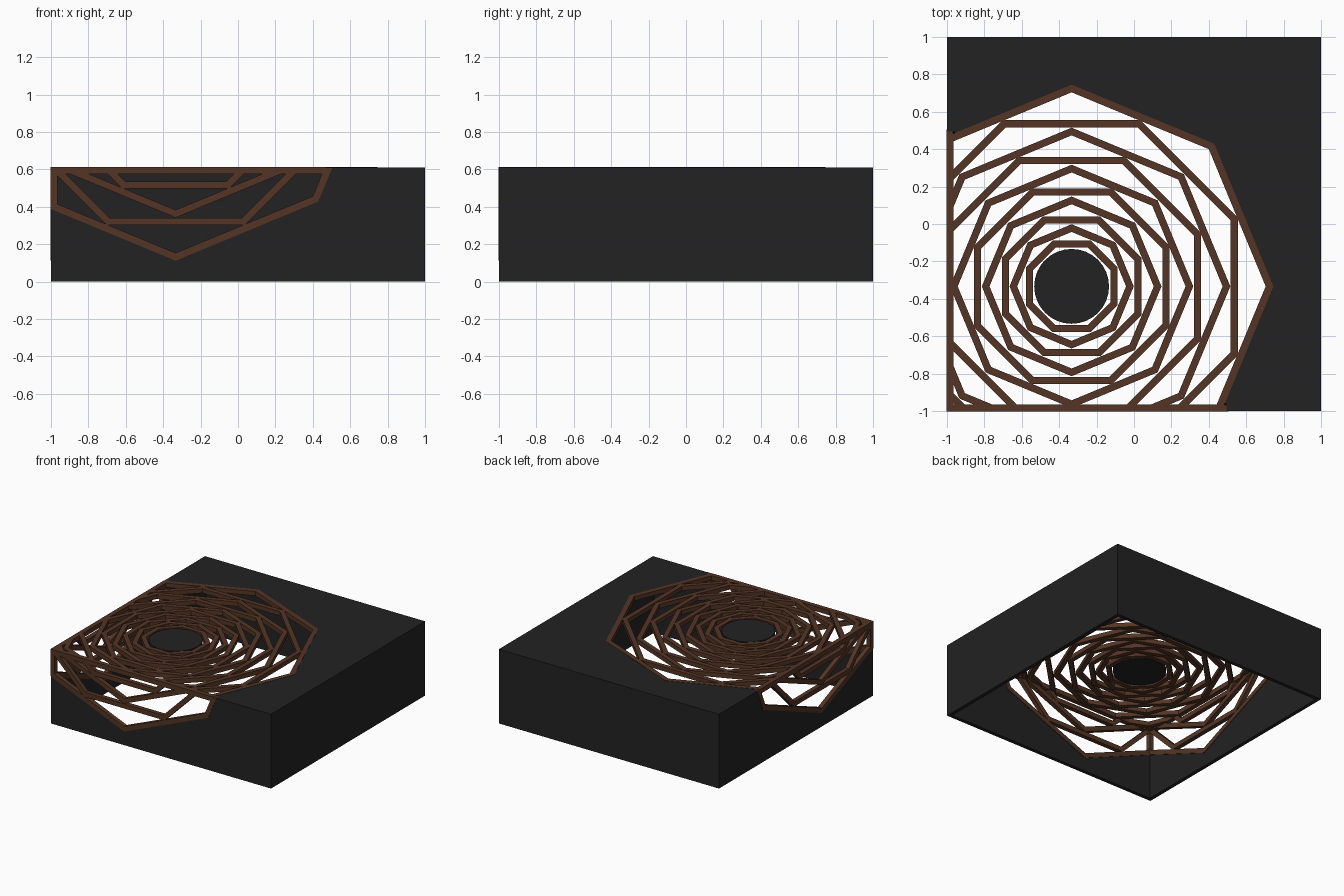
import bpy, bmesh, math
from mathutils import Vector

if "Cube" in bpy.data.objects:
    bpy.data.objects.remove(bpy.data.objects["Cube"])

H = 0.61          # box height
T = 0.03          # wall thickness
C = -1 / 3        # web centre in x and y
CZ = 1.19         # web centre height on the side walls
W = 0.038         # strand width
D = 0.036         # strand depth
LIFT = 0.002      # strands sit just proud of the box
K = math.cos(math.pi / 8)


def material(name, rgb):
    m = bpy.data.materials.new(name)
    m.diffuse_color = (*rgb, 1)
    m.use_nodes = True
    m.node_tree.nodes["Principled BSDF"].inputs["Base Color"].default_value = m.diffuse_color
    return m


BLACK = material("charcoal", (0.016, 0.016, 0.016))
BROWN = material("brown", (0.088, 0.036, 0.018))

# Maps from plane coordinates (u, v) and outward depth d to space
def top(u, v, d): return Vector((u, v, H + d))
def front(u, v, d): return Vector((u, -1 - d, v))
def left(u, v, d): return Vector((-1 - d, u, v))


def octagon(cx, cy, r, turned):
    a0 = math.pi / 8 if turned else 0
    return [(cx + r * math.cos(a0 + i * math.pi / 4),
             cy + r * math.sin(a0 + i * math.pi / 4)) for i in range(8)]


def clip(poly, axis, limit, sign):
    """Keep the part of a convex polygon where sign*(p[axis]-limit) >= 0."""
    out = []
    for i, p in enumerate(poly):
        q = poly[(i + 1) % len(poly)]
        a, b = sign * (p[axis] - limit), sign * (q[axis] - limit)
        if a >= 0:
            out.append(p)
        if (a > 0 > b) or (a < 0 < b):
            t = a / (a - b)
            out.append((p[0] + t * (q[0] - p[0]), p[1] + t * (q[1] - p[1])))
    return out


def prism(bm, poly, place, d0, d1):
    lo = [bm.verts.new(place(u, v, d0)) for u, v in poly]
    hi = [bm.verts.new(place(u, v, d1)) for u, v in poly]
    n = len(poly)
    bm.faces.new(lo)
    bm.faces.new(hi)
    for i in range(n):
        j = (i + 1) % n
        bm.faces.new((lo[i], lo[j], hi[j], hi[i]))


def finish(bm, name, mat):
    bmesh.ops.recalc_face_normals(bm, faces=bm.faces[:])
    me = bpy.data.meshes.new(name)
    bm.to_mesh(me)
    bm.free()
    me.materials.append(mat)
    ob = bpy.data.objects.new(name, me)
    bpy.context.collection.objects.link(ob)
    return ob


def rect(u0, v0, u1, v1):
    return [(u0, v0), (u1, v0), (u1, v1), (u0, v1)]


# Open-bottomed box, hollowed and cut where the web goes
bm = bmesh.new()
prism(bm, rect(-1, -1, 1, 1), top, -H, 0)
box = finish(bm, "box_shell", BLACK)
i = 1 - T
R = 1.068
cuts = [(rect(-i, -i, i, i), top, -H - 0.2, -T),
        (octagon(C, C, R, False), top, -T - 0.01, 0.3),
        (octagon(C, CZ, R, False), front, -T - 0.01, 0.3),
        (octagon(C, CZ, R, False), left, -T - 0.01, 0.3)]
for n, (poly, place, d0, d1) in enumerate(cuts):
    bm = bmesh.new()
    prism(bm, poly, place, d0, d1)
    cutter = finish(bm, "cutter", BLACK)
    cutter.hide_render = True
    mod = box.modifiers.new("cut", 'BOOLEAN')
    mod.operation = 'DIFFERENCE'
    mod.solver = 'EXACT'
    mod.object = cutter
    bpy.context.view_layer.objects.active = box
    bpy.ops.object.modifier_apply(modifier=mod.name)
    bpy.data.objects.remove(cutter)

# Web rings: outer corner radius, turned by half a side or not
rings = [(1.078, False), (0.888 / K, True), (0.848, False), (0.692 / K, True),
         (0.65, False), (0.523 / K, True), (0.48, False), (0.373 / K, True),
         (0.332, False), (0.245 / K, True)]


def web(name, place, cv, count, vaxis_limit, sign):
    bm = bmesh.new()
    for r, turned in rings[:count]:
        a = octagon(C, cv, r, turned)
        b = octagon(C, cv, r - W / K, turned)
        for k in range(8):
            j = (k + 1) % 8
            quad = clip([a[k], a[j], b[j], b[k]], 0, -1, 1)
            if quad:
                quad = clip(quad, 1, vaxis_limit, sign)
            if len(quad) > 2:
                prism(bm, quad, place, LIFT - D, LIFT)
    finish(bm, name, BROWN)


web("top_web", top, C, 10, -1, 1)
web("front_web", front, CZ, 4, H, -1)
web("left_web", left, CZ, 4, H, -1)

# Strands along the three folded edges
e = 0.468
for name, poly, d0 in (("front_edge_strand", rect(-1 - LIFT, -1 - LIFT, e, -1 + D), -D),
                       ("left_edge_strand", rect(-1 - LIFT, -1 - LIFT, -1 + D, e), -D),
                       ("corner_strand", rect(-1 - LIFT, -1 - LIFT, -1 + D, -1 + D), 0.39 - H)):
    bm = bmesh.new()
    prism(bm, poly, top, d0, LIFT)
    finish(bm, name, BROWN)

# Round plate in the middle of the web
bm = bmesh.new()
disc = [(C + 0.2 * math.cos(k * math.pi / 16), C + 0.2 * math.sin(k * math.pi / 16))
        for k in range(32)]
prism(bm, disc, top, -T, 0)
finish(bm, "centre_disc", BLACK)
